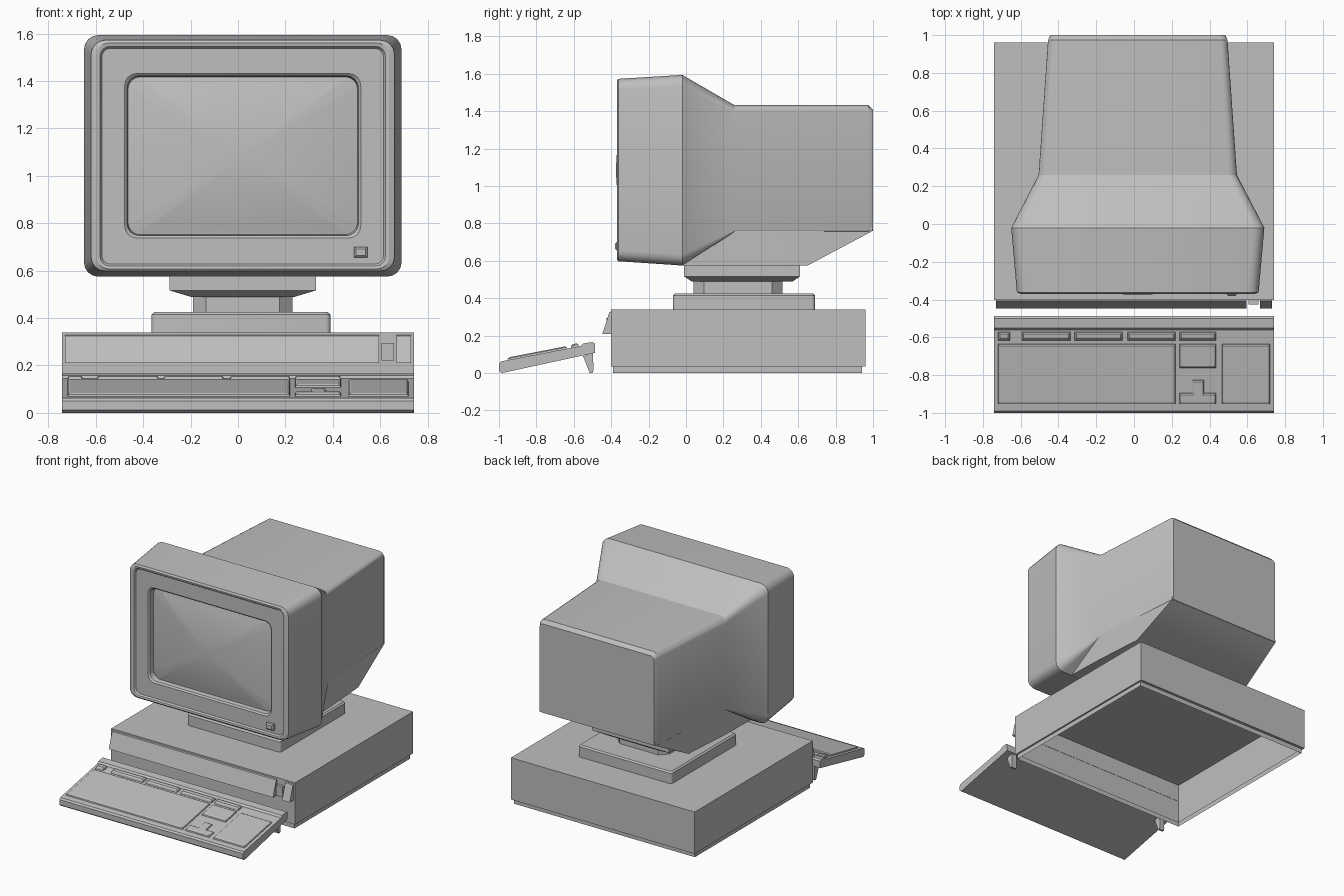
import bpy, bmesh, math

if "Cube" in bpy.data.objects:
    bpy.data.objects.remove(bpy.data.objects["Cube"], do_unlink=True)

GREY = (0.52, 0.52, 0.52, 1)
plastic = bpy.data.materials.new("warm_grey_plastic")
plastic.use_nodes = True
plastic.diffuse_color = GREY
plastic.node_tree.nodes["Principled BSDF"].inputs["Base Color"].default_value = GREY


def rrect(a0, a1, b0, b1, r=0, n=4, rb=None):
    """Rounded rectangle; rb is the radius of the two lower corners."""
    if r == 0:
        return [(a1, b1), (a0, b1), (a0, b0), (a1, b0)]
    rb = r if rb is None else rb
    pts = []
    for k, (a, b, rad) in enumerate([(a1, b1, r), (a0, b1, r), (a0, b0, rb), (a1, b0, rb)]):
        ca = a - rad if a == a1 else a + rad
        cb = b - rad if b == b1 else b + rad
        for i in range(n + 1):
            t = (k + i / n) * math.pi / 2
            pts.append((ca + rad * math.cos(t), cb + rad * math.sin(t)))
    return pts


def loft(name, rings, start=True, end=True):
    """Skin a list of rings with equal point counts and cap the ends."""
    bm = bmesh.new()
    loops = [[bm.verts.new(p) for p in ring] for ring in rings]
    for a, b in zip(loops, loops[1:]):
        for i in range(len(a)):
            j = (i + 1) % len(a)
            bm.faces.new((a[i], a[j], b[j], b[i]))
    if start:
        bm.faces.new(loops[0])
    if end:
        bm.faces.new(loops[-1])
    bmesh.ops.recalc_face_normals(bm, faces=bm.faces)
    me = bpy.data.meshes.new(name)
    bm.to_mesh(me)
    bm.free()
    me.materials.append(plastic)
    ob = bpy.data.objects.new(name, me)
    bpy.context.collection.objects.link(ob)
    bpy.ops.object.select_all(action='DESELECT')
    ob.select_set(True)
    bpy.context.view_layer.objects.active = ob
    bpy.ops.object.shade_smooth_by_angle(angle=math.radians(30))
    return ob


def flat(z, x0, x1, y0, y1, r=0, n=4):
    return [(x, y, z) for x, y in rrect(x0, x1, y0, y1, r, n)]


def upright(y, hw, z0, z1, r, rb=None):
    return [(x, y, z) for x, z in rrect(CX - hw, CX + hw, z0, z1, r, 4, rb)]


def box(name, x0, x1, y0, y1, z0, z1):
    return loft(name, [flat(z0, x0, x1, y0, y1), flat(z1, x0, x1, y0, y1)])


def extrude_x(name, profile, x0, x1):
    return loft(name, [[(x, y, z) for y, z in profile] for x in (x0, x1)])


# System unit: shell open underneath, standing on an inset skirt
W = 0.742
loft("system_case", [
    flat(0, -W + 0.012, W - 0.012, -0.39, 0.94),
    flat(0.035, -W + 0.012, W - 0.012, -0.39, 0.94),
    flat(0.035, -W, W, -0.402, 0.96),
    flat(0.34, -W, W, -0.402, 0.96)], start=False)

# Slanted front panel, split by the power switch bay
panel = [(-0.40, 0.33), (-0.41, 0.325), (-0.447, 0.21), (-0.40, 0.21)]
extrude_x("front_panel", panel, -0.73, 0.595)
extrude_x("front_panel_end", panel, 0.668, 0.73)
box("power_switch", 0.605, 0.658, -0.425, -0.40, 0.22, 0.295)

# Monitor stand
loft("stand_base", [
    flat(0.34, -0.365, 0.39, -0.07, 0.69, 0.02),
    flat(0.415, -0.365, 0.39, -0.07, 0.69, 0.02),
    flat(0.425, -0.355, 0.38, -0.06, 0.68, 0.02)])
loft("stand_neck", [
    flat(z, -0.19, 0.23, 0.04, 0.515, 0.055, 1) for z in (0.42, 0.51)])
loft("stand_seat", [
    flat(0.49, -0.20, 0.24, 0.03, 0.57),
    flat(0.517, -0.29, 0.33, -0.01, 0.61),
    flat(0.58, -0.29, 0.33, -0.01, 0.61)])

# Monitor housing: screen opening, bezel, raised rim, bulging front, tapered rear
CX = 0.02
loft("monitor_housing", [
    upright(-0.29, 0.482, 0.755, 1.415, 0.05),
    upright(-0.345, 0.488, 0.748, 1.422, 0.05),
    upright(-0.355, 0.498, 0.738, 1.432, 0.05),
    upright(-0.355, 0.594, 0.628, 1.538, 0.035),
    upright(-0.367, 0.602, 0.62, 1.546, 0.04),
    upright(-0.37, 0.618, 0.608, 1.56, 0.05),
    upright(-0.362, 0.64, 0.598, 1.573, 0.06),
    upright(-0.02, 0.67, 0.575, 1.594, 0.06),
    upright(0.26, 0.525, 0.755, 1.432, 0.045, 0.01),
    upright(0.975, 0.475, 0.755, 1.432, 0.04, 0.01),
    upright(1.0, 0.462, 0.76, 1.408, 0.03, 0.01)], start=False)


# Sloping underside of the monitor's rear half
def under(y, hw, z0, z1):
    return [(x, y, z) for x, z in rrect(CX - hw, CX + hw, z0, z1)]


loft("monitor_underside", [
    under(-0.02, 0.53, 0.576, 0.66),
    under(0.26, 0.523, 0.575, 0.78),
    under(0.65, 0.496, 0.575, 0.78),
    under(0.995, 0.468, 0.758, 0.78)])

# Convex picture tube, from concentric rings on a shallow bowl
SZ = 1.085
rings = []
for s in (1, 0.88, 0.74, 0.58, 0.42, 0.26, 0.1):
    ring = rrect(CX - 0.49 * s, CX + 0.49 * s, SZ - 0.34 * s, SZ + 0.34 * s, 0.05 * s)
    rings.append([(x, -0.374 + 0.2 * (x - CX) ** 2 + 0.22 * (z - SZ) ** 2, z)
                  for x, z in ring])
loft("screen", rings, start=False)

# Monitor power button
loft("monitor_button", [
    [(x, y, z) for x, z in rrect(0.49 + i, 0.546 - i, 0.656 + i, 0.70 - i)]
    for y, i in ((-0.35, 0), (-0.372, 0), (-0.38, 0.008))])

# Keyboard: wedge with a raised ridge along the back
extrude_x("keyboard_case", [
    (-0.985, 0.0), (-1.0, 0.012), (-1.0, 0.05), (-0.99, 0.062),
    (-0.562, 0.145), (-0.55, 0.158), (-0.50, 0.166), (-0.487, 0.158),
    (-0.487, 0.108)], -W, W)


def key_block(name, x0, x1, y0, y1, h=0.014):
    """Tapered block of keys lying on the sloping keyboard top."""
    def ring(inset, lift):
        return [(x, y, 0.062 + (y + 0.99) * 0.194 + lift) for x, y in
                rrect(x0 + inset, x1 - inset, y0 + inset, y1 - inset)]
    loft(name, [ring(0, -0.004), ring(0.003, h * 0.6), ring(0.011, h)])


key_block("main_keys", -0.72, 0.22, -0.955, -0.635)
key_block("number_pad", 0.465, 0.72, -0.955, -0.635)
key_block("navigation_keys", 0.24, 0.435, -0.762, -0.635)
key_block("arrow_keys_row", 0.24, 0.435, -0.955, -0.895)
key_block("arrow_key_up", 0.308, 0.372, -0.93, -0.825)
for i, (a, b) in enumerate([(-0.72, -0.655), (-0.595, -0.335),
                            (-0.315, -0.06), (-0.035, 0.22), (0.24, 0.435)]):
    key_block(f"function_keys_{i + 1}", a, b, -0.617, -0.572, 0.018)

# Fold-out keyboard feet
leg = [(-0.55, 0.09), (-0.497, 0.11), (-0.495, 0.015), (-0.5, 0.0), (-0.515, 0.0)]
for side, x in (("right", -0.69), ("left", 0.65)):
    extrude_x(f"keyboard_foot_{side}", leg, x, x + 0.04)
